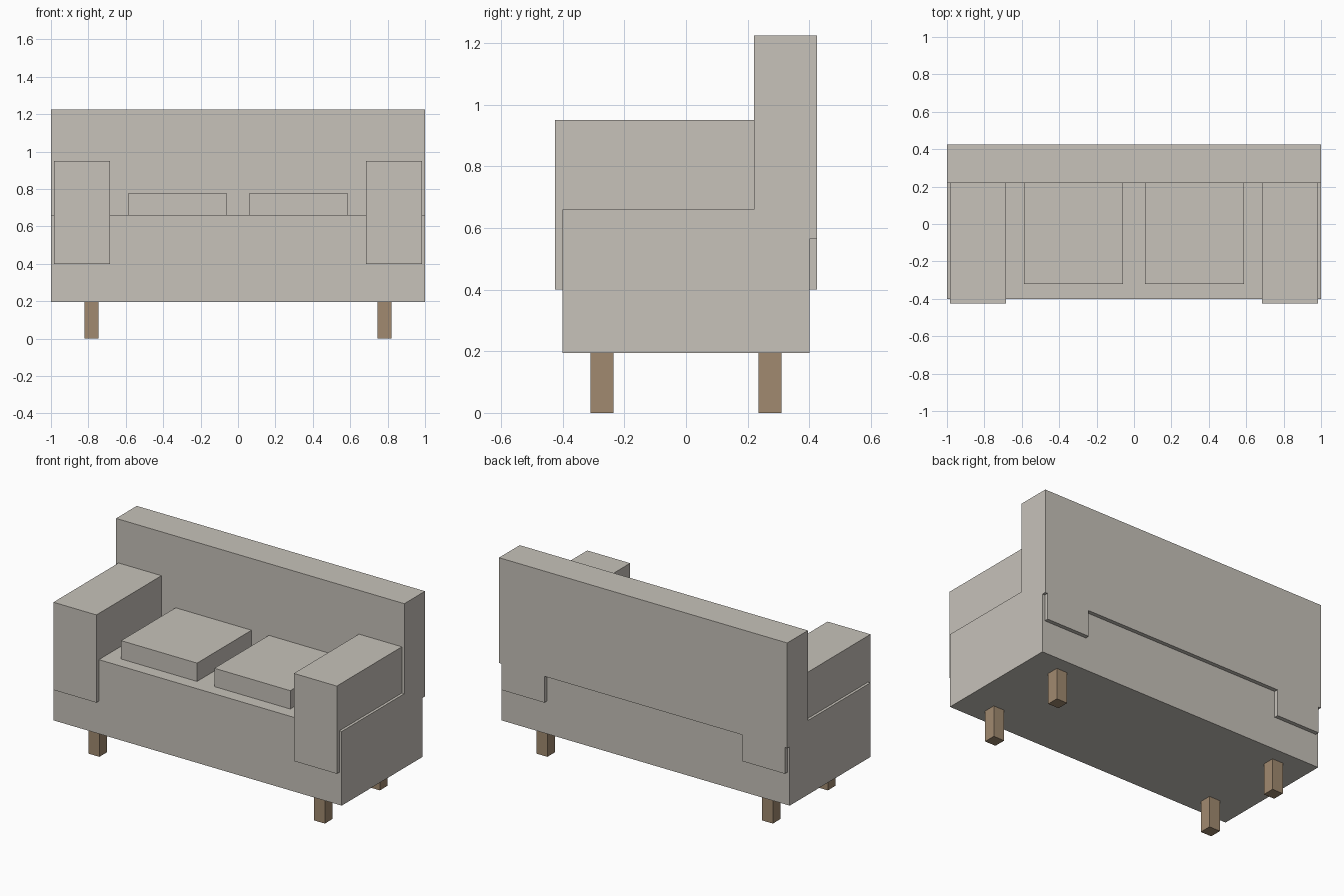
import bpy
import bmesh

if "Cube" in bpy.data.objects:
    bpy.data.objects.remove(bpy.data.objects["Cube"])


def material(name, color):
    m = bpy.data.materials.new(name)
    m.diffuse_color = (*color, 1.0)
    m.use_nodes = True
    m.node_tree.nodes["Principled BSDF"].inputs["Base Color"].default_value = m.diffuse_color
    return m


FABRIC = material("warm_grey_fabric", (0.57, 0.54, 0.49))
WOOD = material("light_brown_wood", (0.356, 0.254, 0.162))


def box(name, x, y, z, mat):
    """Box spanning the given (min, max) range on each axis."""
    bm = bmesh.new()
    bmesh.ops.create_cube(bm, size=1.0)
    for v in bm.verts:
        v.co = [r[0] if c < 0 else r[1] for c, r in zip(v.co, (x, y, z))]
    mesh = bpy.data.meshes.new(name)
    bm.to_mesh(mesh)
    bm.free()
    mesh.materials.append(mat)
    obj = bpy.data.objects.new(name, mesh)
    bpy.context.collection.objects.link(obj)
    return obj


# Seat base and tall backrest
box("seat_base", (-1, 1), (-0.4, 0.4), (0.195, 0.66), FABRIC)
box("backrest", (-1, 1), (0.22, 0.425), (0.565, 1.225), FABRIC)

# Mirrored armrests, cushions and legs
for side, s in (("left", -1), ("right", 1)):
    def span(a, b):
        return tuple(sorted((s * a, s * b)))

    box(side + "_armrest", span(0.685, 0.983), (-0.425, 0.425), (0.4, 0.95), FABRIC)
    box(side + "_cushion", span(0.06, 0.587), (-0.32, 0.23), (0.64, 0.775), FABRIC)
    for end, y in (("front", (-0.31, -0.235)), ("back", (0.235, 0.31))):
        box(f"{side}_{end}_leg", span(0.745, 0.82), y, (0.0, 0.2), WOOD)
